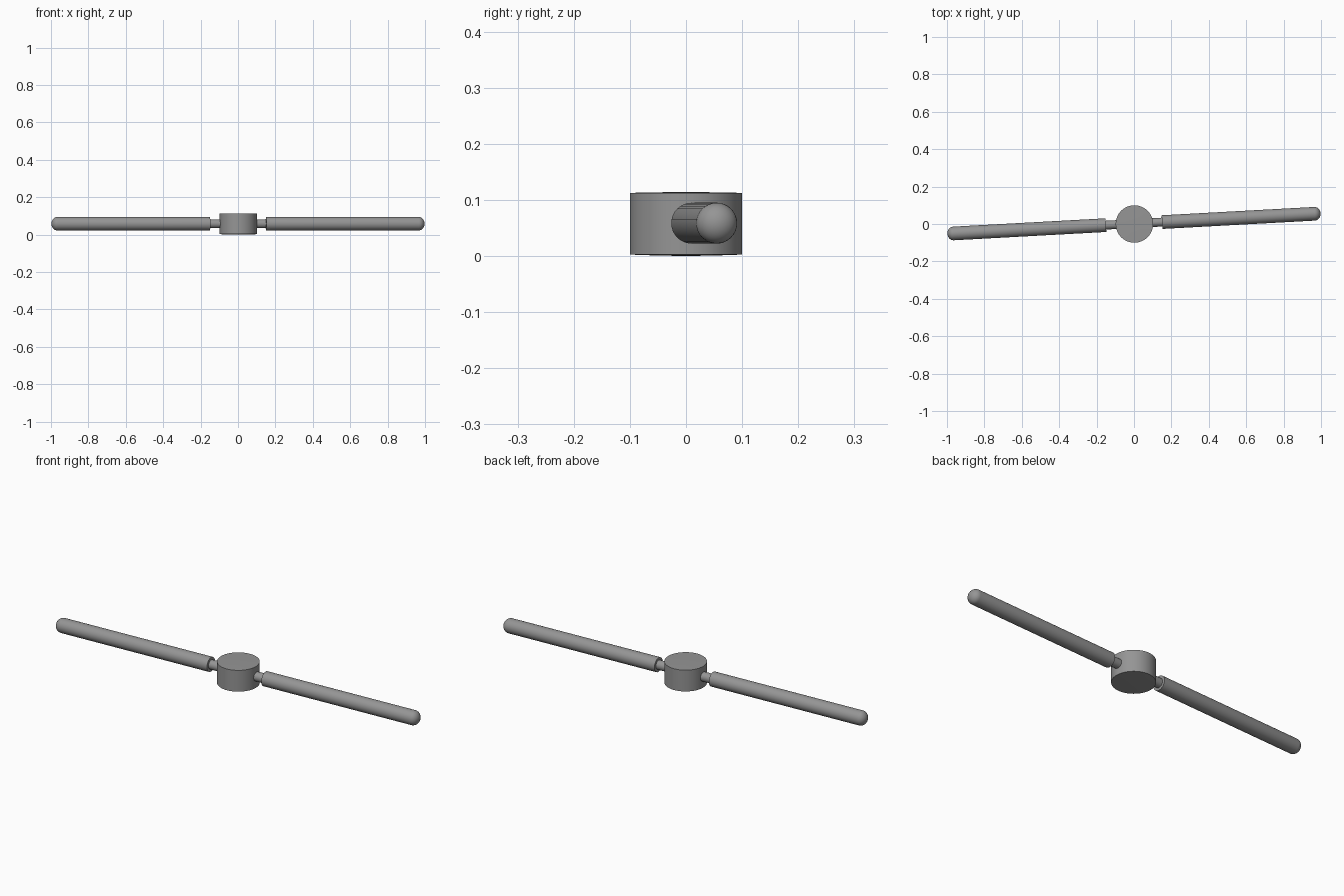
import bpy, bmesh, math
from mathutils import Matrix, Vector

if "Cube" in bpy.data.objects:
    bpy.data.objects.remove(bpy.data.objects["Cube"])

SLOPE = math.atan(0.0545)   # slight turn of the bar in plan
MID = Vector((0, 0.002, 0.0585))

# Dark grey shared by all parts
grey = bpy.data.materials.new("dark_grey")
grey.diffuse_color = (0.3, 0.3, 0.3, 1)
grey.use_nodes = True
grey.node_tree.nodes["Principled BSDF"].inputs["Base Color"].default_value = grey.diffuse_color


def lathe(name, profile, sides, matrix):
    """Revolve (radius, height) points about z; radius 0 makes a pole."""
    bm = bmesh.new()
    rings = []
    for r, h in profile:
        if r == 0:
            rings.append([bm.verts.new((0, 0, h))])
        else:
            rings.append([bm.verts.new((r * math.cos(2 * math.pi * i / sides),
                                        r * math.sin(2 * math.pi * i / sides), h))
                          for i in range(sides)])
    for a, b in zip(rings, rings[1:]):
        for i in range(sides):
            j = (i + 1) % sides
            if len(a) == 1:
                bm.faces.new((a[0], b[j], b[i]))
            elif len(b) == 1:
                bm.faces.new((a[i], a[j], b[0]))
            else:
                bm.faces.new((a[i], a[j], b[j], b[i]))
    bmesh.ops.recalc_face_normals(bm, faces=bm.faces)
    mesh = bpy.data.meshes.new(name)
    bm.to_mesh(mesh)
    bm.free()
    mesh.materials.append(grey)
    ob = bpy.data.objects.new(name, mesh)
    bpy.context.collection.objects.link(ob)
    ob.matrix_world = matrix
    bpy.ops.object.select_all(action='DESELECT')
    ob.select_set(True)
    bpy.context.view_layer.objects.active = ob
    bpy.ops.object.shade_smooth_by_angle(angle=math.radians(35))
    return ob


# Central hub with barely domed caps
lathe("hub", [(0, 0), (0.05, 0.0008), (0.1, 0.0025),
              (0.1, 0.1125), (0.05, 0.1135), (0, 0.114)], 64,
      Matrix.Translation((0.002, 0, 0)))

# Grip with a rounded outer end
R, END, DOME = 0.0365, 0.967, 0.032
grip = [(0, 0.15), (R, 0.15), (R, END)]
grip += [(R * math.cos(a), END + DOME * math.sin(a))
         for a in (math.pi / 2 * k / 8 for k in range(1, 8))]
grip.append((0, END + DOME))

# Thin rod joining the grip to the hub
rod = [(0, 0.05), (0.0235, 0.05), (0.0235, 0.17), (0, 0.17)]

for side, turn in (("right", 0), ("left", math.pi)):
    m = (Matrix.Translation(MID) @ Matrix.Rotation(SLOPE + turn, 4, 'Z')
         @ Matrix.Rotation(math.pi / 2, 4, 'Y'))
    lathe(side + "_grip", grip, 32, m)
    lathe(side + "_rod", rod, 32, m)
